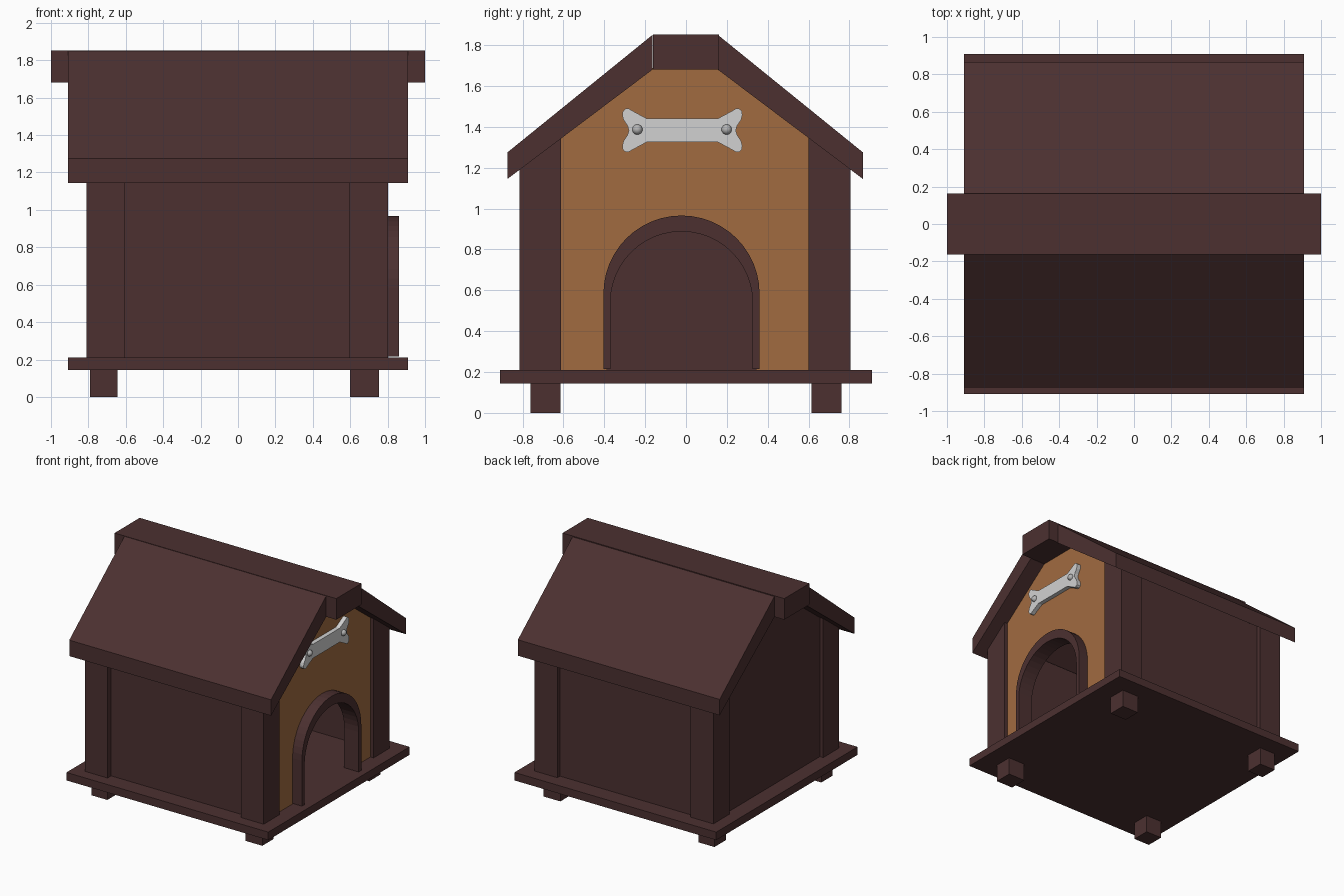
import bpy, bmesh, math
from mathutils import Matrix

cube = bpy.data.objects.get("Cube")
if cube:
    bpy.data.objects.remove(cube, do_unlink=True)


def material(name, rgb):
    m = bpy.data.materials.new(name)
    m.use_nodes = True
    m.diffuse_color = (*rgb, 1)
    m.node_tree.nodes["Principled BSDF"].inputs["Base Color"].default_value = (*rgb, 1)
    return m


BROWN = material("dark brown wood", (0.072, 0.030, 0.030))
TAN = material("orange tan wood", (0.355, 0.147, 0.051))
BONE = material("pale grey", (0.64, 0.64, 0.64))
STUD = material("stud grey", (0.46, 0.46, 0.46))


def finish(bm, name, mat):
    bmesh.ops.recalc_face_normals(bm, faces=bm.faces)
    mesh = bpy.data.meshes.new(name)
    bm.to_mesh(mesh)
    bm.free()
    mesh.materials.append(mat)
    ob = bpy.data.objects.new(name, mesh)
    bpy.context.collection.objects.link(ob)
    return ob


def prism(name, profile, x0, x1, mat=BROWN):
    """Extrude a (y, z) outline along x."""
    bm = bmesh.new()
    face = bm.faces.new([bm.verts.new((x0, y, z)) for y, z in profile])
    new = bmesh.ops.extrude_face_region(bm, geom=[face])["geom"]
    bmesh.ops.translate(bm, vec=(x1 - x0, 0, 0),
                        verts=[v for v in new if isinstance(v, bmesh.types.BMVert)])
    return finish(bm, name, mat)


def box(name, x0, x1, y0, y1, z0, z1, mat=BROWN):
    return prism(name, [(y0, z0), (y1, z0), (y1, z1), (y0, z1)], x0, x1, mat)


def arch(radius, spring, bottom, steps=24):
    """Door outline from the lower right over the top to the lower left."""
    pts = [(DOOR_Y + radius * math.cos(math.pi * i / steps),
            spring + radius * math.sin(math.pi * i / steps)) for i in range(steps + 1)]
    return [(pts[0][0], bottom)] + pts + [(pts[-1][0], bottom)]


FLOOR = 0.21
DOOR_Y = -0.022
RIDGE, EAVE = 0.16, 0.87
RIDGE_LOW, EAVE_LOW = 1.68, 1.145


def under(y):
    """Height of the roof underside at distance y from the middle."""
    return RIDGE_LOW + (abs(y) - RIDGE) * (EAVE_LOW - RIDGE_LOW) / (EAVE - RIDGE)


# Base and feet
box("base_board", -0.91, 0.91, -0.91, 0.91, 0.145, FLOOR)
for xn, x0, x1 in (("back", -0.79, -0.645), ("front", 0.60, 0.753)):
    for yn, y0 in (("right", -0.762), ("left", 0.615)):
        box(f"{xn}_{yn}_foot", x0, x1, y0, y0 + 0.147, 0, 0.15)

# Corner posts with tops cut to the roof slope
for yn, s in (("right", -1), ("left", 1)):
    inner, outer = s * 0.605 - 0.006, s * 0.81 - 0.006
    outline = [(inner, FLOOR), (outer, FLOOR),
               (outer, under(outer) + 0.02), (inner, under(inner) + 0.02)]
    for xn, x0, x1 in (("back", -0.81, -0.605), ("front", 0.597, 0.803)):
        prism(f"{xn}_{yn}_post", outline, x0, x1)

# Side walls, plain back gable, and front gable with the doorway left open
W = 0.77
box("right_wall", -0.78, 0.77, -W, -W + 0.04, FLOOR, under(W) + 0.02)
box("left_wall", -0.78, 0.77, W - 0.04, W, FLOOR, under(W) + 0.02)
gable = [(W, FLOOR), (W, under(W) + 0.01), (RIDGE, RIDGE_LOW + 0.01),
         (-RIDGE, RIDGE_LOW + 0.01), (-W, under(W) + 0.01), (-W, FLOOR)]
prism("back_wall", gable, -0.78, -0.74)
doorway = arch(0.365, 0.56, FLOOR)
prism("front_wall", gable + doorway[::-1], 0.735, 0.775, TAN)

# Door surround
prism("door_frame", arch(0.382, 0.584, 0.215) + arch(0.348, 0.54, 0.215)[::-1], 0.73, 0.86)

# Roof slabs and ridge beam
for yn, s in (("right", -1), ("left", 1)):
    slab = [(RIDGE, 1.85), (EAVE, 1.275), (EAVE, EAVE_LOW), (RIDGE, RIDGE_LOW)]
    prism(f"{yn}_roof_slab", [(s * y - 0.004, z) for y, z in slab], -0.91, 0.91)
box("ridge_beam", -1, 1, -0.162, 0.162, RIDGE_LOW, 1.852)

# Bone plaque, one quarter outline mirrored both ways
BY, BZ = -0.018, 1.383
quarter = [(0.173, 0.057), (0.245, 0.096), (0.262, 0.106), (0.278, 0.106),
           (0.291, 0.094), (0.294, 0.076), (0.288, 0.052), (0.268, 0.022)]
half = quarter + [(0.262, 0)] + [(y, -z) for y, z in quarter[::-1]]
outline = half + [(-y, -z) for y, z in half]
prism("bone_plaque", [(BY + y, BZ + z) for y, z in outline], 0.77, 0.81, BONE)

# Round studs holding the plaque
for yn, y in (("right", -0.238), ("left", 0.199)):
    bm = bmesh.new()
    bmesh.ops.create_uvsphere(bm, u_segments=20, v_segments=12, radius=0.025,
                              matrix=Matrix.Translation((0.81, y, 1.387)))
    for f in bm.faces:
        f.smooth = True
    finish(bm, f"{yn}_stud", STUD)
